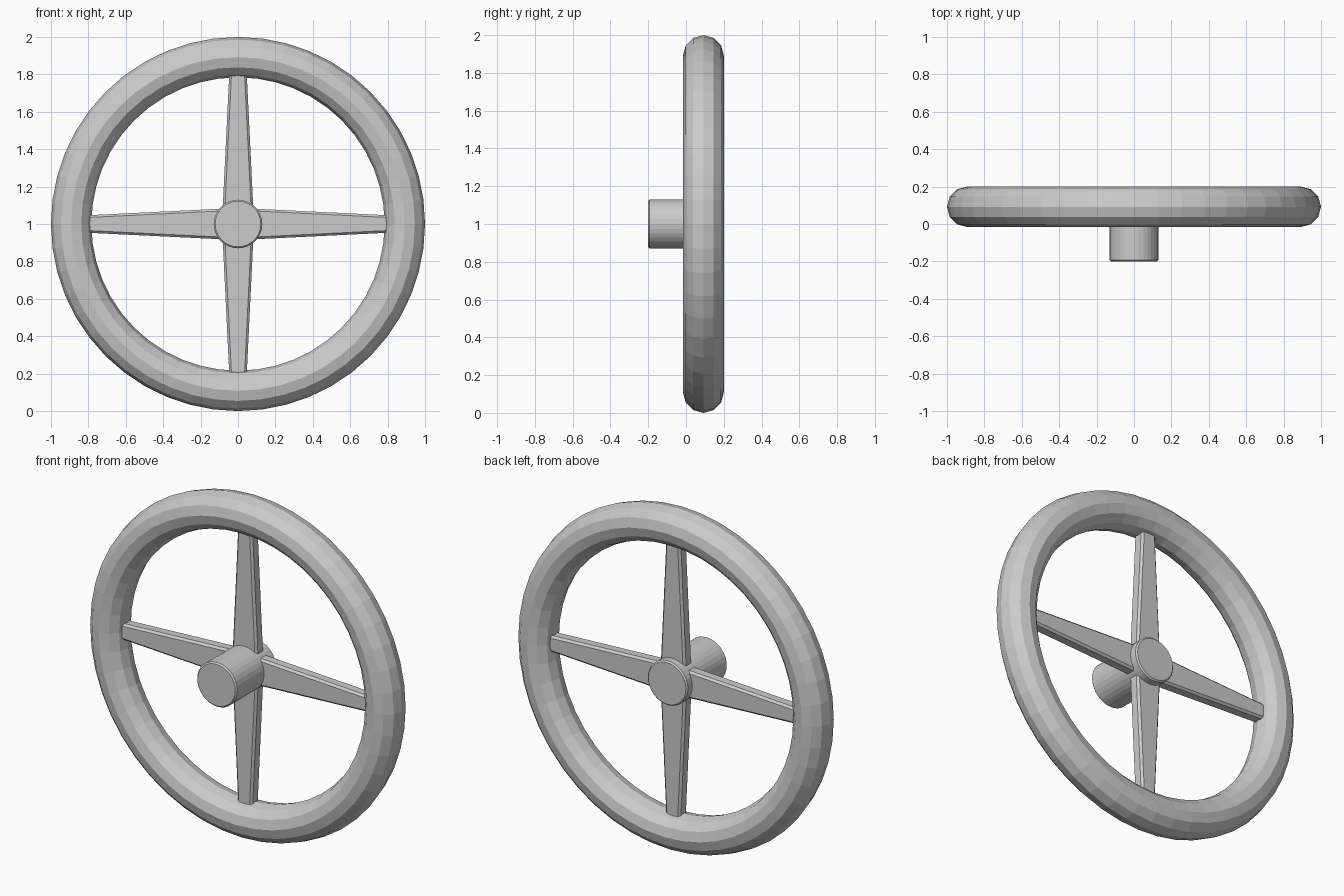
import bpy, bmesh
from math import pi
from mathutils import Matrix, Vector

if "Cube" in bpy.data.objects:
    bpy.data.objects.remove(bpy.data.objects["Cube"])

CENTRE = Vector((0, 0.092, 1.0))
FACING = (pi / 2, 0, 0)


def bevel(obj, width, segments, angle=0.6):
    mod = obj.modifiers.new("bevel", 'BEVEL')
    mod.width = width
    mod.segments = segments
    mod.limit_method = 'ANGLE'
    mod.angle_limit = angle


# Rim: faceted ring standing upright
bpy.ops.mesh.primitive_torus_add(location=CENTRE, rotation=FACING,
                                 major_segments=48, minor_segments=12,
                                 major_radius=0.892, minor_radius=0.108)
bpy.context.object.name = "rim"

# Hub: long boss to the front, short one behind the spokes
front, back = -0.2, 0.175
bpy.ops.mesh.primitive_cylinder_add(vertices=32, radius=0.13, depth=back - front,
                                    location=(0, (front + back) / 2, 1.0),
                                    rotation=FACING)
hub = bpy.context.object
hub.name = "hub"
bevel(hub, 0.008, 1)


# Spokes: tapered bars with chamfered edges, from inside the hub into the rim
def spoke(name, angle, inner=0.06, outer=0.82, half_in=0.083, half_out=0.046,
          half_thick=0.035):
    bm = bmesh.new()
    bmesh.ops.create_cube(bm, size=2)
    for v in bm.verts:
        tip = v.co.z > 0
        v.co.x *= half_out if tip else half_in
        v.co.y *= half_thick
        v.co.z = outer if tip else inner
    bm.transform(Matrix.Rotation(angle, 4, 'Y'))
    mesh = bpy.data.meshes.new(name)
    bm.to_mesh(mesh)
    bm.free()
    obj = bpy.data.objects.new(name, mesh)
    obj.location = CENTRE
    bpy.context.collection.objects.link(obj)
    bevel(obj, 0.012, 1)


for i, side in enumerate(("top", "right", "bottom", "left")):
    spoke("spoke_" + side, i * pi / 2)
